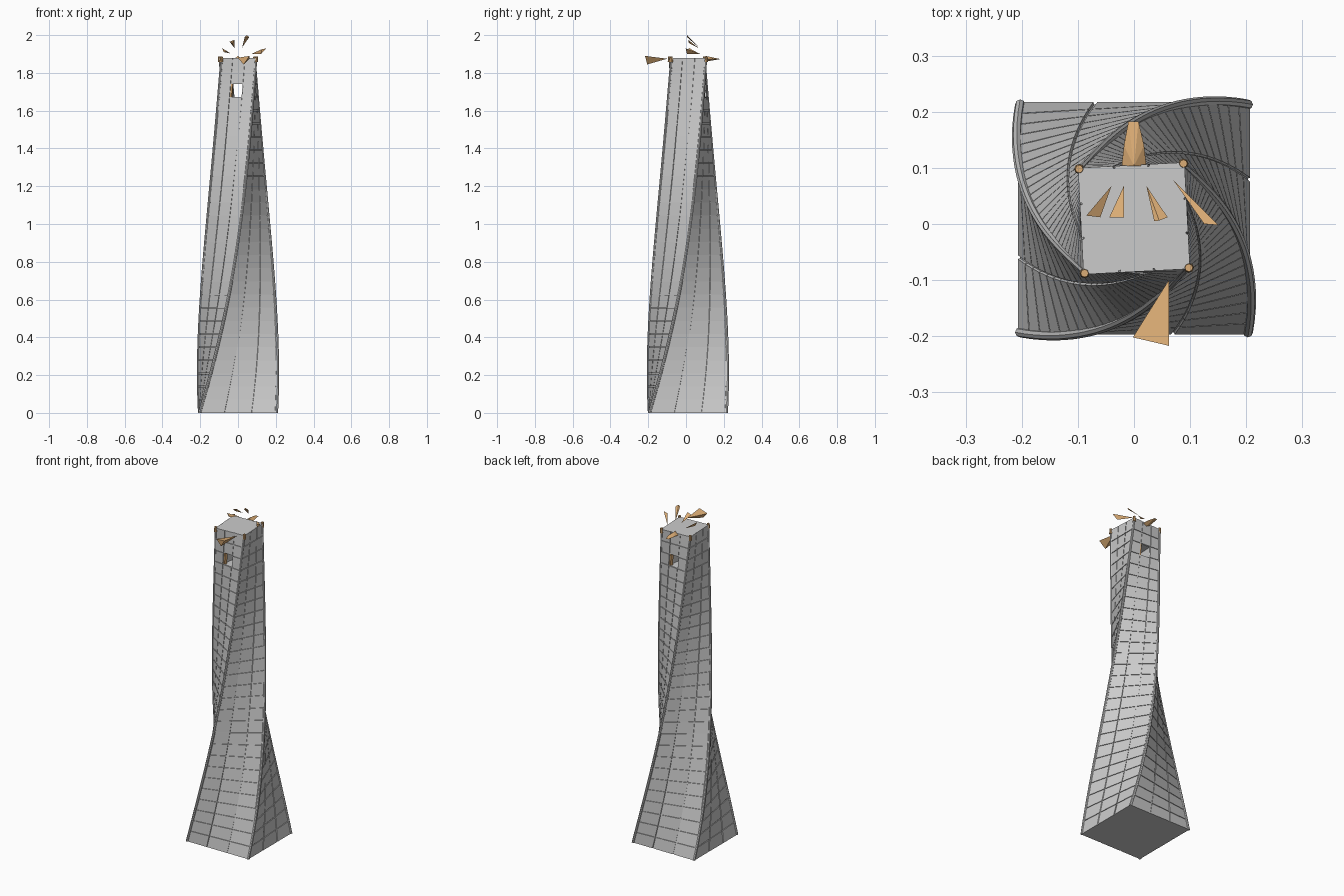
import bpy, bmesh, math
from mathutils import Vector, Matrix

if "Cube" in bpy.data.objects:
    bpy.data.objects.remove(bpy.data.objects["Cube"])

H, ROWS, TWIST, CY = 1.88, 27, math.radians(93), 0.01
WIN_ROW, WIN_COLS = 24, (4, 10)          # opening runs from front to back

copper = bpy.data.materials.new("copper")
copper.diffuse_color = (0.72, 0.42, 0.18, 1)
copper.use_nodes = True
copper.node_tree.nodes["Principled BSDF"].inputs["Base Color"].default_value = copper.diffuse_color


def half(z):
    return 0.095 + 0.112 * (1 - z / H) ** 2


def wall(u, z, depth=0.0):
    """Point on the twisted wall; u runs 0..12, three columns per side."""
    s = int(u // 3) if u < 12 else 3
    h = half(z) - depth
    p = Vector((h * (2 * (u - 3 * s) / 3 - 1), -h, z))
    p = Matrix.Rotation(s * math.pi / 2 + TWIST * z / H, 3, 'Z') @ p
    return p + Vector((0, CY, 0))


def finish(name, bm, mat=None):
    bmesh.ops.recalc_face_normals(bm, faces=bm.faces)
    me = bpy.data.meshes.new(name)
    bm.to_mesh(me)
    bm.free()
    ob = bpy.data.objects.new(name, me)
    bpy.context.collection.objects.link(ob)
    if mat:
        me.materials.append(mat)
    return ob


def hull(bm, pts):
    vs = [bm.verts.new(p) for p in pts]
    bmesh.ops.convex_hull(bm, input=vs)


# tower core with a tunnel for the window
bm = bmesh.new()
rings = [[bm.verts.new(wall(u, H * r / ROWS, 0.004)) for u in range(12)]
         for r in range(ROWS + 1)]
holes = []
for r in range(ROWS):
    for c in range(12):
        n = (c + 1) % 12
        q = [rings[r][c], rings[r][n], rings[r + 1][n], rings[r + 1][c]]
        if r == WIN_ROW and c in WIN_COLS:
            holes.append(q)
        else:
            bm.faces.new(q)
bm.faces.new(rings[0])
bm.faces.new(rings[-1])
a, b = holes
b = [b[1], b[0], b[3], b[2]]
for i in range(4):
    j = (i + 1) % 4
    bm.faces.new((a[i], a[j], b[j], b[i]))
finish("tower_core", bm)

# cladding panels with narrow joints
bm = bmesh.new()
GAP = 0.025
for r in range(ROWS):
    z0, z1 = H * r / ROWS + 0.002 * (r > 0), H * (r + 1) / ROWS - 0.002 * (r < ROWS - 1)
    for c in range(12):
        if r == WIN_ROW and c in WIN_COLS:
            continue
        v = [[bm.verts.new(wall(u, z, d)) for u, z in
              ((c + GAP, z0), (c + 1 - GAP, z0), (c + 1 - GAP, z1), (c + GAP, z1))]
             for d in (0.0, 0.005)]
        bm.faces.new(v[0])
        bm.faces.new(v[1][::-1])
        for i in range(4):
            j = (i + 1) % 4
            bm.faces.new((v[0][i], v[1][i], v[1][j], v[0][j]))
finish("wall_panels", bm)

# rounded ridges that follow the four twisted corners
bm = bmesh.new()
for s in range(4):
    prev = None
    for r in range(ROWS + 1):
        z = H * r / ROWS
        c = wall(3 * s, z, 0.004)
        rad = 0.007 + 0.002 * (1 - z / H)
        ring = [bm.verts.new(c + Vector((rad * math.cos(k * math.pi / 4),
                                         rad * math.sin(k * math.pi / 4), 0)))
                for k in range(8)]
        if prev:
            for k in range(8):
                m = (k + 1) % 8
                bm.faces.new((prev[k], prev[m], ring[m], ring[k]))
        else:
            bm.faces.new(ring[::-1])
        prev = ring
    bm.faces.new(prev)
finish("corner_ridges", bm)

# copper caps on the top corners
bm = bmesh.new()
for s in range(4):
    p = wall(3 * s, H, 0.002) - Vector((0, 0, 0.007))
    bmesh.ops.create_cone(bm, cap_ends=True, segments=8, radius1=0.009, radius2=0.007,
                          depth=0.03, matrix=Matrix.Translation(p))
finish("corner_caps", bm, copper)

# copper jambs inside the window opening
bm = bmesh.new()
zw = (H * WIN_ROW / ROWS, H * (WIN_ROW + 1) / ROWS)
for c in WIN_COLS:
    hull(bm, [wall(c + u, z, d) for u in (0.0, 0.12) for z in zw for d in (0.004, 0.02)])
finish("window_jambs", bm, copper)

# floating shards: tip first, then the wide end
shards = [
    ((-0.04, 0.068, 1.903), (-0.085, 0.015, 1.932), (-0.06, 0.012, 1.915), (-0.075, 0.02, 1.91)),
    ((-0.018, 0.068, 1.93), (-0.044, 0.012, 1.965), (-0.018, 0.012, 1.975), (-0.03, 0.02, 1.955)),
    ((0.022, 0.068, 1.935), (0.036, 0.005, 1.99), (0.06, 0.012, 1.99), (0.045, 0.006, 2.0)),
    ((0.07, 0.078, 1.9), (0.122, 0.005, 1.9), (0.15, -0.002, 1.93), (0.125, 0.0, 1.925)),
    # front shard
    ((0.062, -0.1, 1.875), (-0.002, -0.202, 1.88), (0.062, -0.217, 1.89), (0.03, -0.205, 1.845)),
    # back blade
    ((-0.022, 0.103, 1.872), (0.022, 0.103, 1.872), (0.0, 0.103, 1.89), (0.0, 0.103, 1.86),
     (-0.018, 0.14, 1.875), (0.018, 0.14, 1.875), (-0.01, 0.183, 1.873), (0.008, 0.183, 1.873)),
]
for i, pts in enumerate(shards):
    bm = bmesh.new()
    hull(bm, pts)
    finish("shard_%d" % (i + 1), bm, copper)
